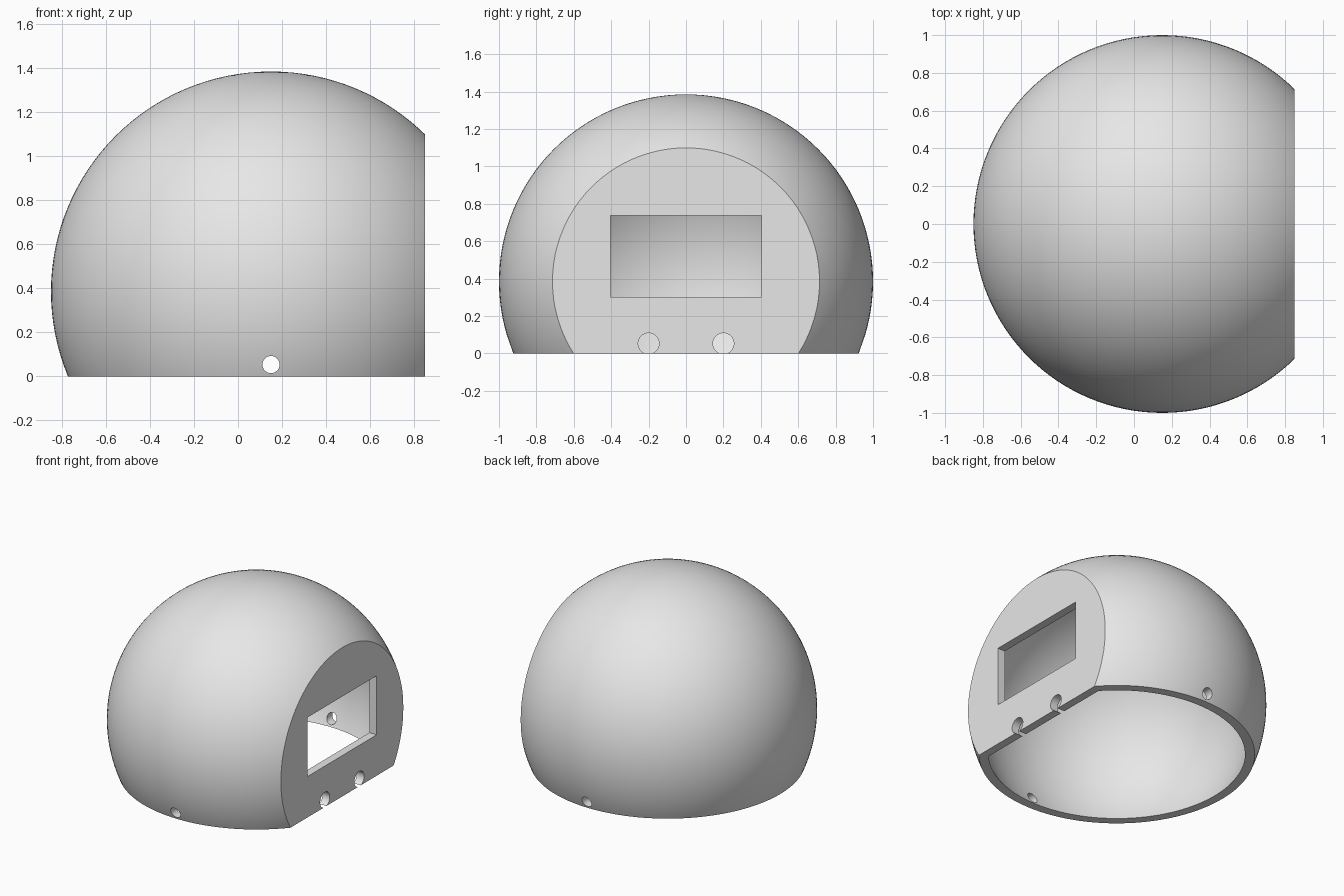
import bpy, bmesh, math
from mathutils import Vector, Matrix

if "Cube" in bpy.data.objects:
    bpy.data.objects.remove(bpy.data.objects["Cube"], do_unlink=True)

CENTER = Vector((0.15, 0, 0.385))
RADIUS, WALL, FLAT_X = 1.0, 0.06, 0.85

grey = bpy.data.materials.new("plain grey")
grey.use_nodes = True
grey.diffuse_color = (0.8, 0.8, 0.8, 1)
grey.node_tree.nodes["Principled BSDF"].inputs["Base Color"].default_value = (0.8, 0.8, 0.8, 1)


def make_object(name, bm):
    bmesh.ops.recalc_face_normals(bm, faces=bm.faces)
    mesh = bpy.data.meshes.new(name)
    bm.to_mesh(mesh)
    bm.free()
    mesh.materials.append(grey)
    obj = bpy.data.objects.new(name, mesh)
    bpy.context.collection.objects.link(obj)
    return obj


def cut_ball(name, radius, flat_x, floor_z):
    """Ball sliced by an upright plane and a floor plane, both capped."""
    bm = bmesh.new()
    bmesh.ops.create_uvsphere(bm, u_segments=128, v_segments=64, radius=radius,
                              matrix=Matrix.Translation(CENTER))
    for point, normal in (((flat_x, 0, 0), (1, 0, 0)), ((0, 0, floor_z), (0, 0, -1))):
        cut = bmesh.ops.bisect_plane(bm, geom=bm.verts[:] + bm.edges[:] + bm.faces[:],
                                     plane_co=point, plane_no=normal, clear_outer=True)
        rim = [e for e in cut["geom_cut"] if isinstance(e, bmesh.types.BMEdge)]
        bmesh.ops.holes_fill(bm, edges=rim, sides=0)
    return make_object(name, bm)


def rod(name, location, radius, length, axis):
    bm = bmesh.new()
    turn = Matrix.Rotation(math.pi / 2, 4, axis)
    bmesh.ops.create_cone(bm, cap_ends=True, segments=48, radius1=radius, radius2=radius,
                          depth=length, matrix=Matrix.Translation(location) @ turn)
    return make_object(name, bm)


def box(name, location, size):
    bm = bmesh.new()
    bmesh.ops.create_cube(bm, size=1, matrix=Matrix.Translation(location)
                          @ Matrix.Diagonal((*size, 1)))
    return make_object(name, bm)


# Outer dome, and the cutters for its cavity, window and holes
shell = cut_ball("dome_shell", RADIUS, FLAT_X, 0)
cutters = [
    cut_ball("cavity_cutter", RADIUS - WALL, FLAT_X - WALL, -0.1),
    box("window_cutter", (FLAT_X, 0, 0.52), (0.3, 0.806, 0.436)),
    rod("side_hole_cutter", (0.15, 0, 0.053), 0.039, 2.4, 'X'),
]
for side, y in (("left", 0.2), ("right", -0.2)):
    cutters.append(rod(side + "_cable_hole_cutter", (FLAT_X, y, 0.053), 0.056, 0.3, 'Y'))

for cutter in cutters:
    mod = shell.modifiers.new(cutter.name, 'BOOLEAN')
    mod.operation, mod.solver, mod.object = 'DIFFERENCE', 'EXACT', cutter

# Apply the cuts, then drop the cutters
bpy.context.view_layer.update()
evaluated = shell.evaluated_get(bpy.context.evaluated_depsgraph_get())
result = bpy.data.meshes.new_from_object(evaluated)
shell.modifiers.clear()
shell.data = result
result.materials.clear()
result.materials.append(grey)
result.polygons.foreach_set("material_index", [0] * len(result.polygons))
for cutter in cutters:
    bpy.data.objects.remove(cutter, do_unlink=True)

# Smooth curves with crisp rims
for obj in bpy.context.selected_objects:
    obj.select_set(False)
shell.select_set(True)
bpy.context.view_layer.objects.active = shell
bpy.ops.object.shade_smooth_by_angle(angle=math.radians(20))
